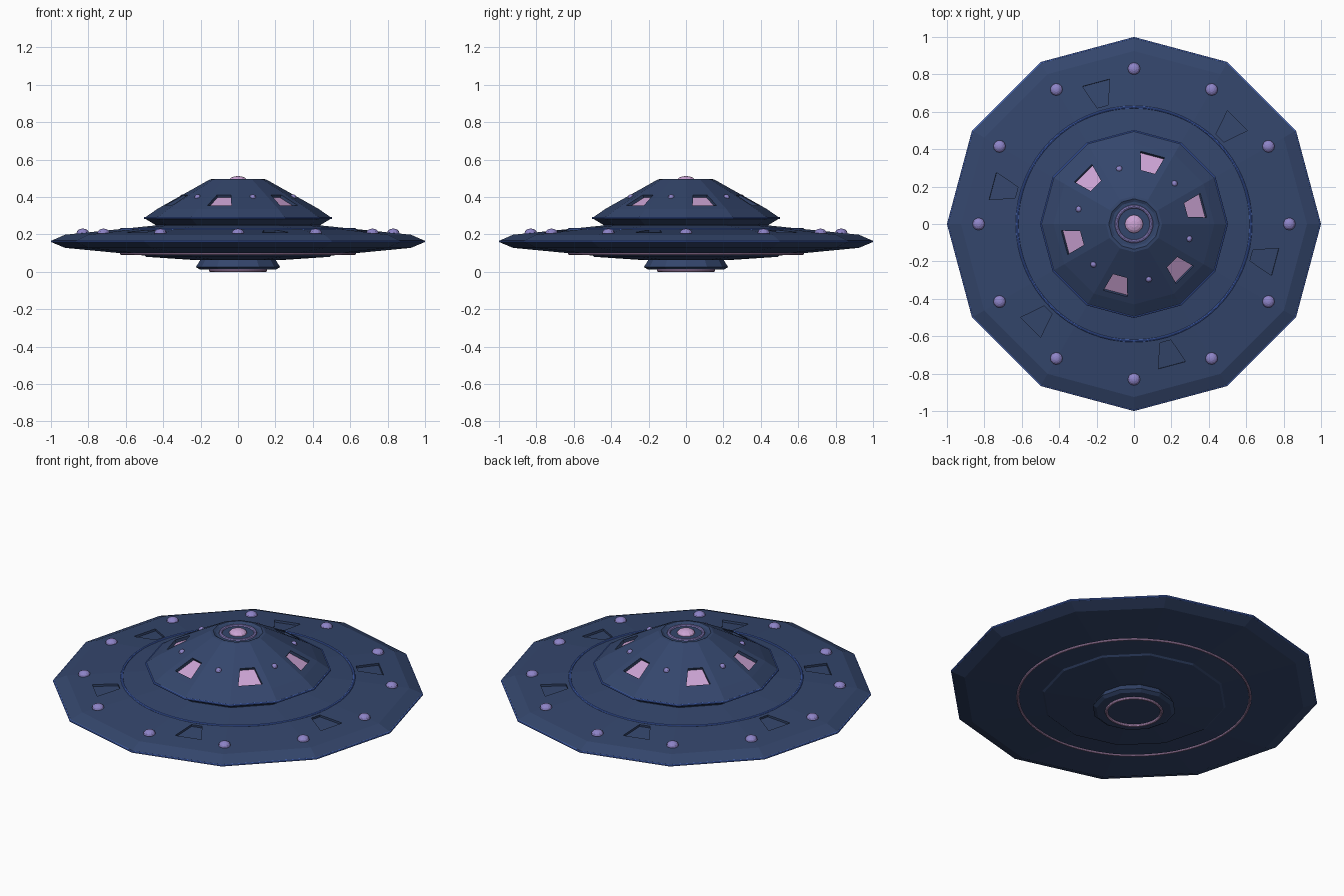
import bpy, bmesh, math
from mathutils import Vector

if "Cube" in bpy.data.objects:
    bpy.data.objects.remove(bpy.data.objects["Cube"])

SIDES = 12


def material(name, rgb):
    lin = [((c / 255 + 0.055) / 1.055) ** 2.4 for c in rgb]
    m = bpy.data.materials.new(name)
    m.diffuse_color = (*lin, 1)
    m.use_nodes = True
    m.node_tree.nodes["Principled BSDF"].inputs["Base Color"].default_value = m.diffuse_color
    return m


NAVY = material("navy_hull", (52, 70, 108))
BLUE = material("blue_trim", (72, 106, 196))
VIOLET = material("violet_light", (142, 132, 200))
PINK = material("pink_glow", (204, 163, 212))


def recess(bm, face, angle, u_in, hw_in, u_out, hw_out, depth, floor_mat):
    """Sink a trapezoid pocket into one flat face of a lathed shell."""
    u = Vector((math.cos(angle), math.sin(angle), 0))
    v = Vector((-u.y, u.x, 0))
    face.normal_update()
    n = face.normal.copy()
    if n.z < 0:
        n.negate()
    corners = list(face.verts)
    base = corners[0].co.copy()
    mid = sum(c.co.dot(u) for c in corners) / 4
    top, low = [], []
    for c in corners:
        outer = c.co.dot(u) > mid
        side = 1 if c.co.dot(v) > 0 else -1
        p = u * (u_out if outer else u_in) + v * side * (hw_out if outer else hw_in)
        p.z = base.z - (n.x * (p.x - base.x) + n.y * (p.y - base.y)) / n.z
        top.append(bm.verts.new(p))
        low.append(bm.verts.new(p - n * depth))
    bm.faces.remove(face)
    for i in range(4):
        j = (i + 1) % 4
        bm.faces.new((corners[i], corners[j], top[j], top[i]))
        bm.faces.new((top[i], top[j], low[j], low[i]))
    bm.faces.new(low).material_index = floor_mat


def lathe(name, profile, mats, pockets=None):
    """Spin (radius, z) points, bottom to top, into a twelve-sided shell."""
    bm = bmesh.new()
    rings = []
    for r, z in profile:
        rings.append([bm.verts.new((r * math.cos(math.tau * i / SIDES),
                                    r * math.sin(math.tau * i / SIDES), z))
                      for i in range(SIDES)])
    grid = {}
    for k in range(len(rings) - 1):
        a, b = rings[k], rings[k + 1]
        for i in range(SIDES):
            j = (i + 1) % SIDES
            grid[k, i] = bm.faces.new((a[i], a[j], b[j], b[i]))
    bm.faces.new(rings[0][::-1])
    bm.faces.new(rings[-1])
    if pockets:
        band, first, args = pockets
        for i in range(first, SIDES, 2):
            recess(bm, grid[band, i], math.tau * (i + 0.5) / SIDES, *args)
    bmesh.ops.recalc_face_normals(bm, faces=bm.faces[:])
    me = bpy.data.meshes.new(name)
    bm.to_mesh(me)
    bm.free()
    for m in mats:
        me.materials.append(m)
    ob = bpy.data.objects.new(name, me)
    bpy.context.collection.objects.link(ob)
    return ob


def ring(name, radius, minor, z, mat, segments=64):
    bpy.ops.mesh.primitive_torus_add(major_radius=radius, minor_radius=minor,
                                     major_segments=segments, minor_segments=8,
                                     location=(0, 0, z))
    ob = bpy.context.object
    ob.name = name
    ob.data.materials.append(mat)


def lamp(name, r, angle, z, size, height, mat):
    bpy.ops.mesh.primitive_uv_sphere_add(segments=12, ring_count=8, radius=1,
                                         location=(r * math.cos(angle), r * math.sin(angle), z))
    ob = bpy.context.object
    ob.name = name
    ob.scale = (size, size, height)
    ob.data.materials.append(mat)


# Saucer disc with six sunken deck panels
lathe("saucer_disc",
      [(0.20, 0.062), (0.22, 0.062), (0.49, 0.08), (0.50, 0.087), (0.925, 0.128),
       (0.994, 0.157), (0.994, 0.168), (0.925, 0.198), (0.44, 0.248)],
      [NAVY], (7 - 1 + 1, 1, (0.65, 0.03, 0.782, 0.075, 0.012, 0)))

# Dome with six recessed pink windows
lathe("dome",
      [(0.44, 0.24), (0.44, 0.25), (0.495, 0.283), (0.495, 0.292), (0.43, 0.337),
       (0.15, 0.494), (0.135, 0.496), (0.12, 0.488)],
      [NAVY, PINK], (4, 0, (0.288, 0.039, 0.385, 0.066, 0.017, 1)))

# Flared foot under the disc
lathe("foot", [(0.205, 0.013), (0.225, 0.025), (0.20, 0.066)], [NAVY])

# Trim rings
ring("rim_trim", 0.994, 0.006, 0.1625, BLUE, SIDES)
ring("dome_trim", 0.497, 0.006, 0.2875, BLUE, SIDES)
ring("deck_ring", 0.625, 0.007, 0.227, BLUE)
ring("belly_ring", 0.625, 0.007, 0.098, PINK)
ring("foot_ring", 0.148, 0.008, 0.008, PINK)
ring("cap_ring", 0.093, 0.009, 0.488, VIOLET, 32)

# Deck lamps around the disc, small lamps between the windows, beacon on top
for i in range(12):
    lamp("deck_lamp", 0.83, math.tau * i / 12, 0.207, 0.033, 0.024, VIOLET)
for i in range(6):
    lamp("dome_lamp", 0.305, math.radians(45 + 60 * i), 0.397, 0.017, 0.017, VIOLET)
lamp("top_beacon", 0, 0, 0.485, 0.05, 0.027, PINK)
